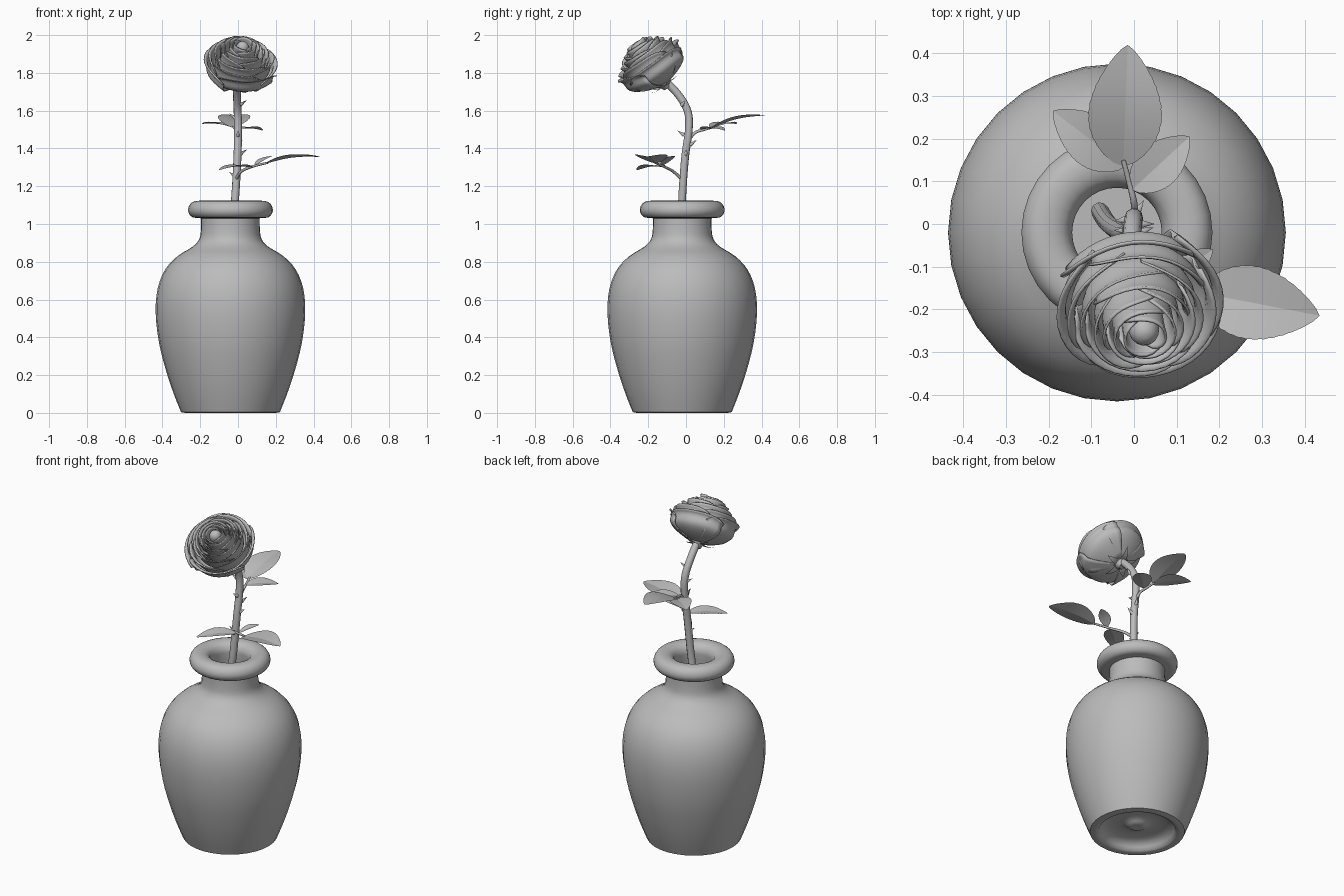
import bpy, bmesh, math, random
from mathutils import Vector, Matrix

random.seed(4)
if "Cube" in bpy.data.objects:
    bpy.data.objects.remove(bpy.data.objects["Cube"])

clay = bpy.data.materials.new("plain grey")
clay.use_nodes = True
GREY = (0.5, 0.5, 0.5, 1)
clay.diffuse_color = GREY
clay.node_tree.nodes["Principled BSDF"].inputs["Base Color"].default_value = GREY


def add_object(name, data):
    ob = bpy.data.objects.new(name, data)
    bpy.context.collection.objects.link(ob)
    data.materials.append(clay)
    return ob


def add_mesh(name, bm, smooth=50):
    me = bpy.data.meshes.new(name)
    bm.to_mesh(me)
    bm.free()
    ob = add_object(name, me)
    if smooth:
        me.shade_smooth()
        me.set_sharp_from_angle(angle=math.radians(smooth))
    return ob


def spline(pts, steps=3):
    """Smooth chain through the given points."""
    pts = [Vector(p) for p in pts]
    out = []
    for i in range(len(pts) - 1):
        a, b = pts[max(i - 1, 0)], pts[i]
        c, d = pts[i + 1], pts[min(i + 2, len(pts) - 1)]
        for k in range(steps):
            t = k / steps
            out.append(0.5 * (2 * b + (c - a) * t + (2 * a - 5 * b + 4 * c - d) * t * t
                              + (3 * b - a - 3 * c + d) * t ** 3))
    return out + [pts[-1]]


def lathe(name, profile, seg, matrix):
    bm = bmesh.new()
    vs = [bm.verts.new((p[0], 0, p[1])) for p in profile]
    es = [bm.edges.new(e) for e in zip(vs, vs[1:])]
    bmesh.ops.spin(bm, geom=vs + es, cent=(0, 0, 0), axis=(0, 0, 1),
                   angle=math.tau, steps=seg)
    bmesh.ops.remove_doubles(bm, verts=bm.verts, dist=1e-4)
    bmesh.ops.recalc_face_normals(bm, faces=bm.faces)
    bm.transform(matrix)
    return add_mesh(name, bm)


def grid_surface(name, fn, nu, nv, matrix, smooth=60):
    bm = bmesh.new()
    rows = [[bm.verts.new(fn(2 * i / nu - 1, j / nv)) for i in range(nu + 1)]
            for j in range(nv + 1)]
    for r, s in zip(rows, rows[1:]):
        for i in range(nu):
            bm.faces.new((r[i], r[i + 1], s[i + 1], s[i]))
    bmesh.ops.remove_doubles(bm, verts=bm.verts, dist=1e-5)
    bm.transform(matrix)
    return add_mesh(name, bm, smooth)


def tube(name, pts, radius, taper=1.0):
    cu = bpy.data.curves.new(name, 'CURVE')
    cu.dimensions = '3D'
    cu.bevel_depth = radius
    cu.bevel_resolution = 3
    cu.use_fill_caps = True
    path = spline(pts, 5)
    sp = cu.splines.new('POLY')
    sp.points.add(len(path) - 1)
    for i, (q, p) in enumerate(zip(sp.points, path)):
        q.co = (*p, 1)
        q.radius = 1 + (taper - 1) * i / (len(path) - 1)
    sp.use_smooth = True
    return add_object(name, cu)


# Vase: underside boss, foot, belly, neck, rolled rim and inner wall
outer = [(0, .035), (.04, .032), (.07, .05), (.13, .055), (.19, .04), (.215, .005), (.24, 0)]
belly = [(.262, .004), (.30, .10), (.34, .22), (.378, .37), (.396, .53), (.385, .66),
         (.345, .76), (.28, .83), (.2, .88), (.165, .92), (.156, .97), (.155, 1.03)]
rim = [(.172, 1.033), (.2, 1.035), (.22, 1.055), (.224, 1.08), (.212, 1.107), (.185, 1.122),
       (.145, 1.12), (.115, 1.1), (.105, 1.065)]
inner = [(.115, 1.02), (.12, .93), (.16, .87), (.3, .76), (.35, .55), (.3, .2), (.22, .08), (0, .08)]
lathe("vase", spline(outer, 2) + spline(belly, 3) + spline(rim, 2) + spline(inner, 2),
      32, Matrix.Translation((-.04, -.02, 0)))

# Stem
stem_path = [(-.08, .03, .1), (-.06, .0, .6), (-.03, -.02, 1.0), (-.015, -.02, 1.14),
             (-.003, -.005, 1.35), (0, .015, 1.5), (-.002, .008, 1.6), (-.005, -.045, 1.69),
             (0, -.12, 1.765)]
tube("stem", stem_path, .021)

# Thorns along the stem: position and outward heading
for x, y, z, ang in [(.012, 0, 1.37, 0), (-.012, -.015, 1.25, 180), (.005, .025, 1.42, 60),
                     (-.012, .012, 1.56, 190), (.0, -.01, 1.47, 270), (.012, -.02, 1.63, 20)]:
    d = Vector((math.cos(math.radians(ang)), math.sin(math.radians(ang)), .7))
    bm = bmesh.new()
    bmesh.ops.create_cone(bm, cap_ends=True, segments=8, radius1=.011, radius2=0, depth=.045)
    bm.transform(Matrix.Translation(Vector((x, y, z)) + d * .018)
                 @ d.to_track_quat('Z', 'Y').to_matrix().to_4x4())
    add_mesh("thorn", bm)


# Leaves: folded blades with a finely toothed edge
def leaf(name, base, tip, width, fold=.18, roll=0):
    base, tip = Vector(base), Vector(tip)
    fwd = tip - base
    side = fwd.cross(Vector((0, 0, 1))).normalized()
    side = Matrix.Rotation(math.radians(roll), 3, fwd) @ side
    up = side.cross(fwd).normalized()
    length = fwd.length

    def blade(u, v):
        half = width / 2 * math.sin(math.pi * v ** .85) ** .75 if 0 < v < 1 else 0
        half *= 1 + .02 * (round(v * 28) % 2)
        lift = abs(u) * half * fold + .05 * length * math.sin(math.pi * v)
        return base + fwd * v + side * u * half + up * lift

    grid_surface(name, blade, 4, 28, Matrix.Identity(4), 12)


tube("upper_leaf_stalk", [(0, .015, 1.445), (.0, .05, 1.485), (-.012, .1, 1.5),
                          (-.025, .15, 1.515)], .009, .6)
leaf("upper_leaf_middle", (-.025, .135, 1.51), (-.015, .42, 1.575), .17)
leaf("upper_leaf_right", (-.02, .135, 1.508), (-.19, .265, 1.53), .12)
leaf("upper_leaf_left", (-.005, .08, 1.50), (.13, .205, 1.495), .105)

tube("lower_leaf_stalk", [(-.012, -.02, 1.235), (.02, -.07, 1.28), (.08, -.12, 1.305),
                          (.16, -.165, 1.325)], .009, .6)
leaf("lower_leaf_middle", (.15, -.16, 1.32), (.435, -.215, 1.355), .17)
leaf("lower_leaf_front", (.07, -.115, 1.3), (-.1, -.26, 1.285), .11)
leaf("lower_leaf_back", (.09, -.125, 1.31), (.185, -.06, 1.36), .065)

# Flower frame: local z runs along the tilted bloom axis
axis = Vector((.1, -.57, .79)).normalized()
BLOOM = Matrix.Translation((0, -.115, 1.745)) @ axis.to_track_quat('Z', 'Y').to_matrix().to_4x4()

# Receptacle under the petals, and pointed sepals hugging the cup
lathe("receptacle", [(0, -.03), (.021, -.03), (.03, -.012), (.046, .004), (.05, .02), (0, .025)],
      16, BLOOM)
for k in range(5):
    def sepal(u, v):
        r = .03 + .075 * v
        return (r, u * .022 * (1 - v) ** .8, -.006 + .0 * v - .018 * v * (1 - v) + .014 * v * v)
    grid_surface("sepal", sepal, 2, 6, BLOOM @ Matrix.Rotation(k * math.tau / 5, 4, 'Z'))


# Petals: cupped patches that spiral over one another, with a curled lip
def petal(ang, span, radius, bottom, top, lip, spiral):
    def cup(u, v):
        edge = bottom + (top - bottom) * (1 - .22 * abs(u) ** 4)
        swell = math.sin(math.pi / 2 * min(1, v * 1.55 + .06)) ** .8
        curl = max(0, (v - .75) / .25)
        r = radius * swell + lip * curl ** 2 + spiral * u
        a = ang + u * span / 2
        z = bottom + (edge - bottom) * v - lip * .35 * curl ** 3
        return (r * math.cos(a), r * math.sin(a), z)

    ob = grid_surface("petal", cup, 14, 12, BLOOM)
    mod = ob.modifiers.new("thickness", 'SOLIDIFY')
    mod.thickness = .006
    mod.offset = 0


# Layers from outside in: count, radius, bottom, top, lip
layers = [(4, .176, .0, .155, .02), (4, .155, .005, .185, .016), (3, .13, .02, .205, .012),
          (3, .108, .04, .225, .009), (3, .086, .06, .243, .007), (2, .066, .08, .256, .004),
          (2, .048, .1, .264, .002)]
for n, (count, radius, bottom, top, lip) in enumerate(layers):
    for k in range(count):
        petal(n * 1.1 + (k + random.uniform(-.06, .06)) * math.tau / count,
              math.tau / count * 1.3, radius, bottom, top + random.uniform(-.006, .006),
              lip, .007)

# Closed heart of the bloom
lathe("bud_core", spline([(0, .1), (.03, .12), (.036, .2), (.034, .24), (.02, .262), (0, .268)], 3),
      16, BLOOM)
